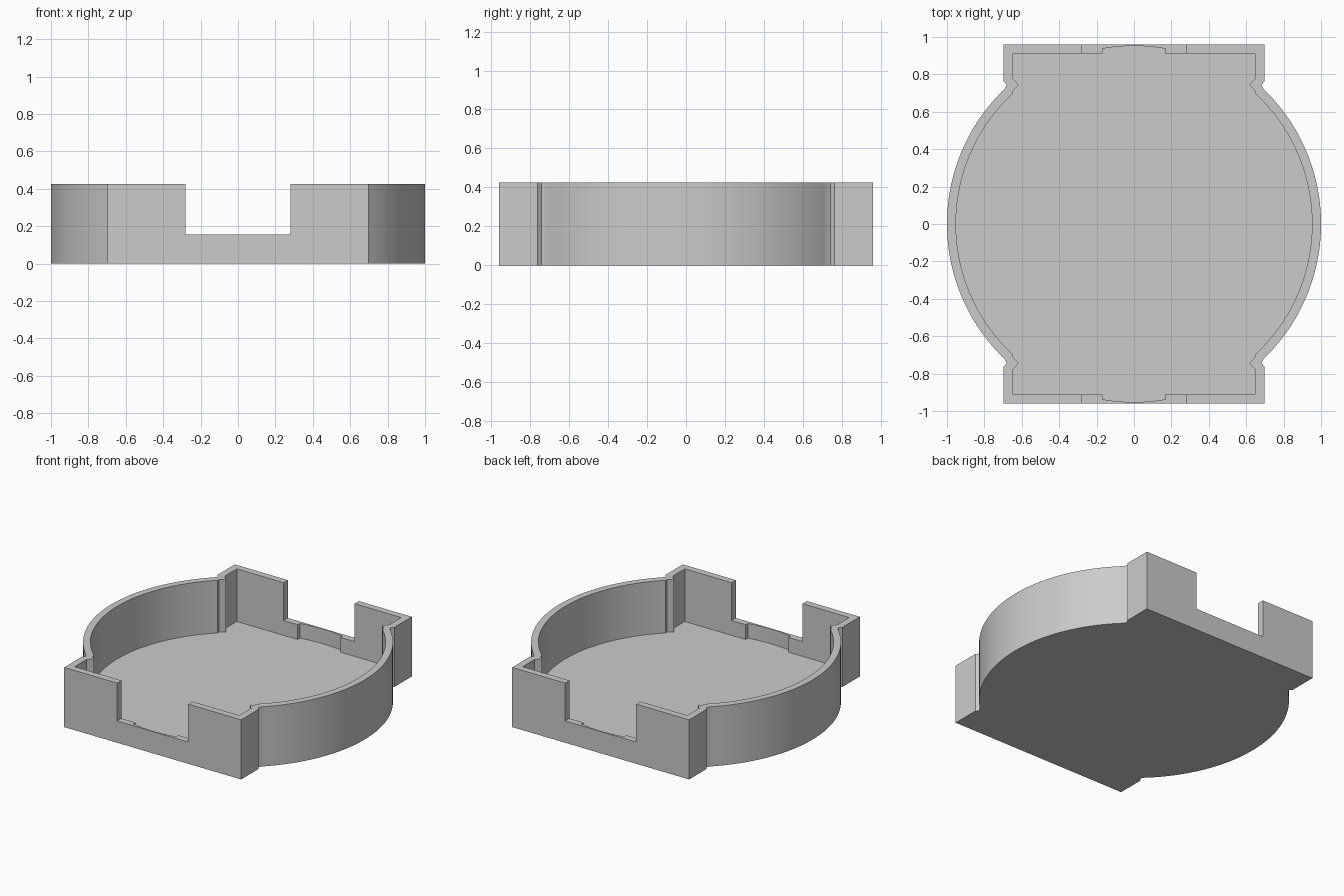
import bpy, bmesh, math
from mathutils import Vector

cube = bpy.data.objects.get("Cube")
if cube:
    bpy.data.objects.remove(cube)

HEIGHT, FLOOR, SILL = 0.425, 0.05, 0.155

grey = bpy.data.materials.new("plain grey")
grey.use_nodes = True
colour = (0.6, 0.6, 0.6, 1)
grey.diffuse_color = colour
grey.node_tree.nodes["Principled BSDF"].inputs["Base Color"].default_value = colour


def arc(radius, start, end, steps):
    """Points on a circle about the origin, angles in radians."""
    angles = [start + (end - start) * i / steps for i in range(steps + 1)]
    return [(radius * math.cos(a), radius * math.sin(a)) for a in angles]


def mirrored(quarter):
    """Close a quarter outline (from +x round to +y) across both axes."""
    half = quarter + [(-x, y) for x, y in reversed(quarter)]
    loop = half + [(-x, -y) for x, y in half]
    clean = []
    for p in map(Vector, loop):
        if not clean or (p - clean[-1]).length > 1e-4:
            clean.append(p)
    if (clean[0] - clean[-1]).length < 1e-4:
        clean.pop()
    return clean


def prism(name, outline, bottom, top):
    bm = bmesh.new()
    base = bm.faces.new([bm.verts.new((x, y, bottom)) for x, y in outline])
    raised = bmesh.ops.extrude_face_region(bm, geom=[base])["geom"]
    verts = [v for v in raised if isinstance(v, bmesh.types.BMVert)]
    bmesh.ops.translate(bm, verts=verts, vec=(0, 0, top - bottom))
    bmesh.ops.recalc_face_normals(bm, faces=bm.faces[:])
    mesh = bpy.data.meshes.new(name)
    bm.to_mesh(mesh)
    bm.free()
    mesh.materials.append(grey)
    obj = bpy.data.objects.new(name, mesh)
    bpy.context.collection.objects.link(obj)
    return obj


def cut(target, cutter):
    cutter.hide_render = True
    mod = target.modifiers.new("cut", 'BOOLEAN')
    mod.operation, mod.solver, mod.object = 'DIFFERENCE', 'EXACT', cutter
    bpy.context.view_layer.objects.active = target
    bpy.ops.object.modifier_apply(modifier=mod.name)
    bpy.data.objects.remove(cutter)


# Outer body: round sides, small vertical grooves, square ends
outer = arc(1.0, 0, math.atan2(0.72, 0.694), 40)
outer += [(0.68, 0.743), (0.697, 0.763), (0.697, 0.96)]
tray = prism("tray", mirrored(outer), 0, HEIGHT)

# Hollow: the same outline inset, with shallow curved recesses in the ends
R = 0.952
inner = arc(R, 0, math.atan2(0.697, 0.648), 40)
inner += [(0.648, 0.712), (0.615, 0.743), (0.648, 0.778), (0.648, 0.912), (0.168, 0.912)]
inner += arc(R, math.acos(0.168 / R), math.pi / 2, 8)
cut(tray, prism("hollow_cutter", mirrored(inner), FLOOR, HEIGHT + 0.2))

# Openings in the front and back walls
cut(tray, prism("opening_cutter", mirrored([(0.28, 1.2)]), SILL, HEIGHT + 0.2))

bpy.ops.object.select_all(action='DESELECT')
tray.select_set(True)
bpy.context.view_layer.objects.active = tray
bpy.ops.object.shade_smooth_by_angle(angle=math.radians(15))
